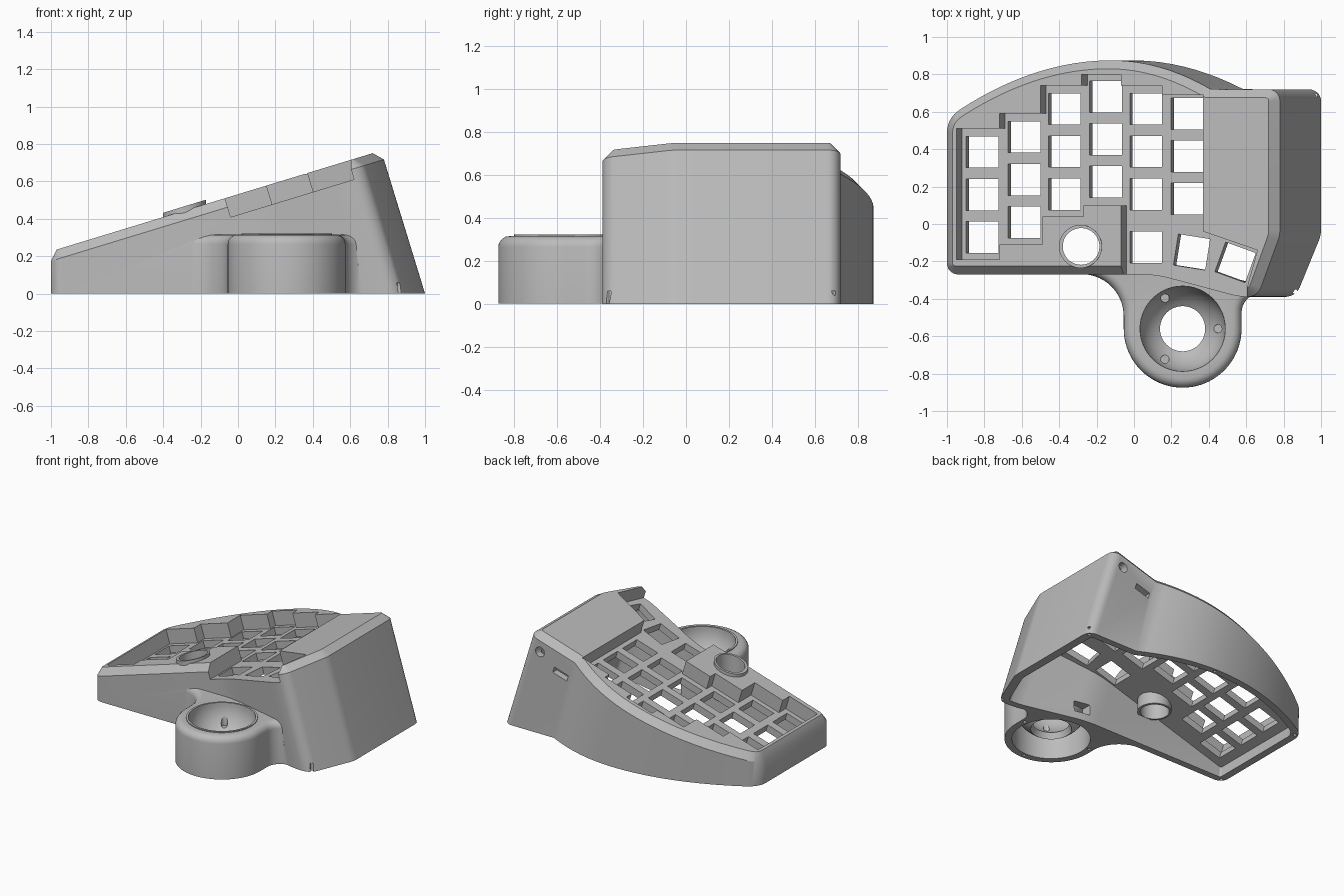
import bpy, bmesh, math
from mathutils import Vector

cube = bpy.data.objects.get("Cube")
if cube:
    bpy.data.objects.remove(cube, do_unlink=True)

grey = bpy.data.materials.new("plain grey")
grey.use_nodes = True
grey.diffuse_color = (0.5, 0.5, 0.5, 1)
grey.node_tree.nodes["Principled BSDF"].inputs["Base Color"].default_value = (0.5, 0.5, 0.5, 1)

NORMAL = Vector((-0.292, 0, 0.956))


def plane_z(x):
    """Height of the tilted top surface."""
    return 0.531 + 0.305 * x


def tilted(pts, w):
    """Outline lifted onto the tilted plane, moved w along its normal."""
    return [Vector((x, y, plane_z(x))) + NORMAL * w for x, y in pts]


def flat(pts, z):
    return [Vector((x, y, z)) for x, y in pts]


def arc(cx, cy, r, a0, a1, n):
    angles = [math.radians(a0 + (a1 - a0) * i / n) for i in range(n + 1)]
    return [(cx + r * math.cos(a), cy + r * math.sin(a)) for a in angles]


def circle(cx, cy, r, n=48):
    return arc(cx, cy, r, 0, 360, n)[:-1]


def rectangle(cx, cy, sx, sy, degrees=0):
    c, s = math.cos(math.radians(degrees)), math.sin(math.radians(degrees))
    corners = [(-sx / 2, -sy / 2), (sx / 2, -sy / 2), (sx / 2, sy / 2), (-sx / 2, sy / 2)]
    return [(cx + u * c - v * s, cy + u * s + v * c) for u, v in corners]


def rounded(pts, n=6):
    """Replace each (x, y, reach) corner that has a reach by a true arc."""
    out = []
    for i, (x, y, t) in enumerate(pts):
        p = Vector((x, y))
        if not t:
            out.append((x, y))
            continue
        da = (Vector(pts[i - 1][:2]) - p).normalized()
        db = (Vector(pts[(i + 1) % len(pts)][:2]) - p).normalized()
        centre = p + (da + db) * (t / (1 + da.dot(db)))
        start, end = p + da * t - centre, p + db * t - centre
        turn = start.angle_signed(end)
        for k in range(n + 1):
            f = turn * k / n
            # angle_signed is clockwise, so rotate by the negative angle
            out.append((centre.x + start.x * math.cos(f) + start.y * math.sin(f),
                        centre.y - start.x * math.sin(f) + start.y * math.cos(f)))
    return out


def inset(pts, d):
    """Move a counter-clockwise outline inward by d."""
    out = []
    for i, p in enumerate(pts):
        p = Vector(p)
        d1 = (p - Vector(pts[i - 1])).normalized()
        d2 = (Vector(pts[(i + 1) % len(pts)]) - p).normalized()
        n1, n2 = Vector((-d1.y, d1.x)), Vector((-d2.y, d2.x))
        out.append(tuple(p + (n1 + n2) * (d / (1 + n1.dot(n2)))))
    return out


def loft(name, loops, ring=False):
    """Skin a row of equal loops; capped, or closed into a ring."""
    bm = bmesh.new()
    rows = [[bm.verts.new(p) for p in loop] for loop in loops]
    n = len(rows[0])
    pairs = list(zip(rows, rows[1:]))
    if ring:
        pairs.append((rows[-1], rows[0]))
    else:
        bm.faces.new(rows[0][::-1])
        bm.faces.new(rows[-1])
    for a, b in pairs:
        for i in range(n):
            j = (i + 1) % n
            bm.faces.new((a[i], a[j], b[j], b[i]))
    bmesh.ops.recalc_face_normals(bm, faces=bm.faces)
    mesh = bpy.data.meshes.new(name)
    bm.to_mesh(mesh)
    bm.free()
    mesh.materials.append(grey)
    obj = bpy.data.objects.new(name, mesh)
    bpy.context.collection.objects.link(obj)
    return obj


def combine(tool, operation):
    """Apply a boolean to the case and discard the tool."""
    mod = case.modifiers.new("boolean", 'BOOLEAN')
    mod.operation, mod.object, mod.solver = operation, tool, 'EXACT'
    bpy.context.view_layer.objects.active = case
    bpy.ops.object.modifier_apply(modifier=mod.name)
    bpy.data.objects.remove(tool, do_unlink=True)


def cut(*loops):
    combine(loft("cutter", loops), 'DIFFERENCE')


def spread(pts):
    """Footprint on the ground: wider toward the tall side."""
    return [(-1 + (x + 1) * 2 / 1.78, y) for x, y in pts]


# Case body with chamfered top rim
back_arc = []
for i in range(25):
    x = 0.41 - 1.34 * i / 24
    back_arc.append((x, 0.875 - (0.55 if x > -0.12 else 0.4) * (x + 0.12) ** 2, 0))
outline = rounded([(-1, -0.27, 0.06), (0.1, -0.27, 0.08), (0.55, -0.39, 0.05), (0.66, -0.39, 0.055),
                   (0.78, -0.06, 0.03), (0.78, 0.72, 0.06)] + back_arc + [(-1, 0.56, 0.07)])
rim = [(x - 0.015, y) for x, y in inset(outline, 0.045)]
case = loft("keyboard_case", [flat(spread(outline), 0),
                              [Vector((x, y, plane_z(x) - 0.052)) for x, y in outline],
                              tilted(rim, 0)])

# Ball housing blended into the front wall
BX, BY = 0.26, -0.56
neck = (arc(-0.28, -0.493, 0.225, 90, 0, 14) + arc(BX, BY, 0.315, 180, 360, 40)
        + arc(0.68, -0.475, 0.105, 180, 90, 10) + [(0.68, -0.08), (-0.28, -0.08)])
loops = [flat(neck, 0.001)]
for k in range(6):
    a = math.radians(18 * k)
    loops.append(flat(inset(neck, 0.05 * (1 - math.cos(a))), 0.265 + 0.05 * math.sin(a)))
combine(loft("housing", loops), 'UNION')

# Hollow interior, open underneath
inner = inset(outline, 0.05)
cut(flat(spread(inner), -0.02), [Vector((x, y, plane_z(x) - 0.165)) for x, y in inner])
bay = [(0.42, 0.66), (0.42, 0.04), (0.69, -0.02), (0.69, 0.66)]
cut(tilted(bay, -0.3), tilted(bay, -0.05))
cut(flat(circle(BX, BY, 0.265), -0.02), flat(circle(BX, BY, 0.265), 0.27))
cut(flat(circle(BX, BY, 0.235), 0.2), flat(circle(BX, BY, 0.235), 0.4))
wire_slot = rectangle(BX, -0.3, 0.12, 0.2)
cut(flat(wire_slot, 0.06), flat(wire_slot, 0.14))

# Stepped key well, open at the front over the thumb keys
well = [(-0.95, -0.19), (-0.72, -0.19), (-0.72, -0.11), (-0.49, -0.11), (-0.49, 0.04), (-0.27, 0.04),
        (-0.27, 0.1), (-0.07, 0.1), (-0.07, -0.6), (0.54, -0.6), (0.59, -0.39), (0.66, -0.14),
        (0.37, -0.04), (0.37, 0.69), (0.15, 0.69), (0.15, 0.74), (-0.07, 0.74), (-0.07, 0.8),
        (-0.28, 0.8), (-0.28, 0.74), (-0.5, 0.74), (-0.5, 0.59), (-0.72, 0.59), (-0.72, 0.51), (-0.95, 0.51)]
cut(tilted(well, -0.105), tilted(well, 0.12))

# Key openings
columns = [(-0.805, 0.385), (-0.58, 0.465), (-0.365, 0.615), (-0.145, 0.68), (0.07, 0.615), (0.29, 0.59)]
keys = [(x, y - 0.2275 * row, 0) for x, y in columns for row in range(3)]
keys += [(0.07, -0.125, 0), (0.315, -0.15, -9), (0.548, -0.205, -20)]
for x, y, turn in keys:
    hole = rectangle(x + 0.037, y, 0.172, 0.168, turn)
    hole = [(u - 0.074, v) for u, v in hole]
    cut(tilted(hole, -0.19), tilted(hole, -0.1))

# Dial collar
dial = circle(-0.28, -0.12, 0.115)
combine(loft("dial_collar", [flat(dial, 0.22), tilted(dial, 0.022)]), 'UNION')
dial_hole = circle(-0.283, -0.12, 0.098)
cut(flat(dial_hole, 0.1), flat(dial_hole, 0.7))

# Ball bowl with raised lip and three bearing holes
profile = [(0.242, 0.295), (0.242, 0.322), (0.228, 0.322)]
angles = [math.radians(4 + 54 * i / 10) for i in range(11)]
profile += [(0.228 * math.cos(a), 0.315 - 0.228 * math.sin(a)) for a in angles]
profile += [(0.262 * math.cos(a), 0.3 - 0.262 * math.sin(a)) for a in reversed(angles)]
combine(loft("ball_bowl", [flat(circle(BX, BY, r), z) for r, z in profile], ring=True), 'UNION')
for turn in (0, 120, 240):
    a = math.radians(turn)
    bearing = circle(BX + 0.188 * math.cos(a), BY + 0.188 * math.sin(a), 0.022, 16)
    cut(flat(bearing, 0.16), flat(bearing, 0.25))

# Sockets in the back wall
plug = circle(0.70, 0.61, 0.036, 24)
port = rectangle(0.53, 0.49, 0.12, 0.045, 17)
for shape in (plug, port):
    cut([Vector((x, 0.6, z)) for x, z in shape], [Vector((x, 0.85, z)) for x, z in shape])

# Screw holes in the bottom edge
screws = [(-0.97, -0.238), (-0.965, 0.54), (0.0, 0.85), (0.968, 0.685), (0.86, -0.36),
          (BX, BY - 0.29), (BX - 0.285, BY + 0.06), (BX + 0.285, BY + 0.06)]
for x, y in screws:
    screw = circle(x, y, 0.012, 12)
    cut(flat(screw, -0.02), flat(screw, 0.06))

bpy.ops.object.select_all(action='DESELECT')
case.select_set(True)
bpy.context.view_layer.objects.active = case
bpy.ops.object.shade_smooth_by_angle(angle=math.radians(30))
